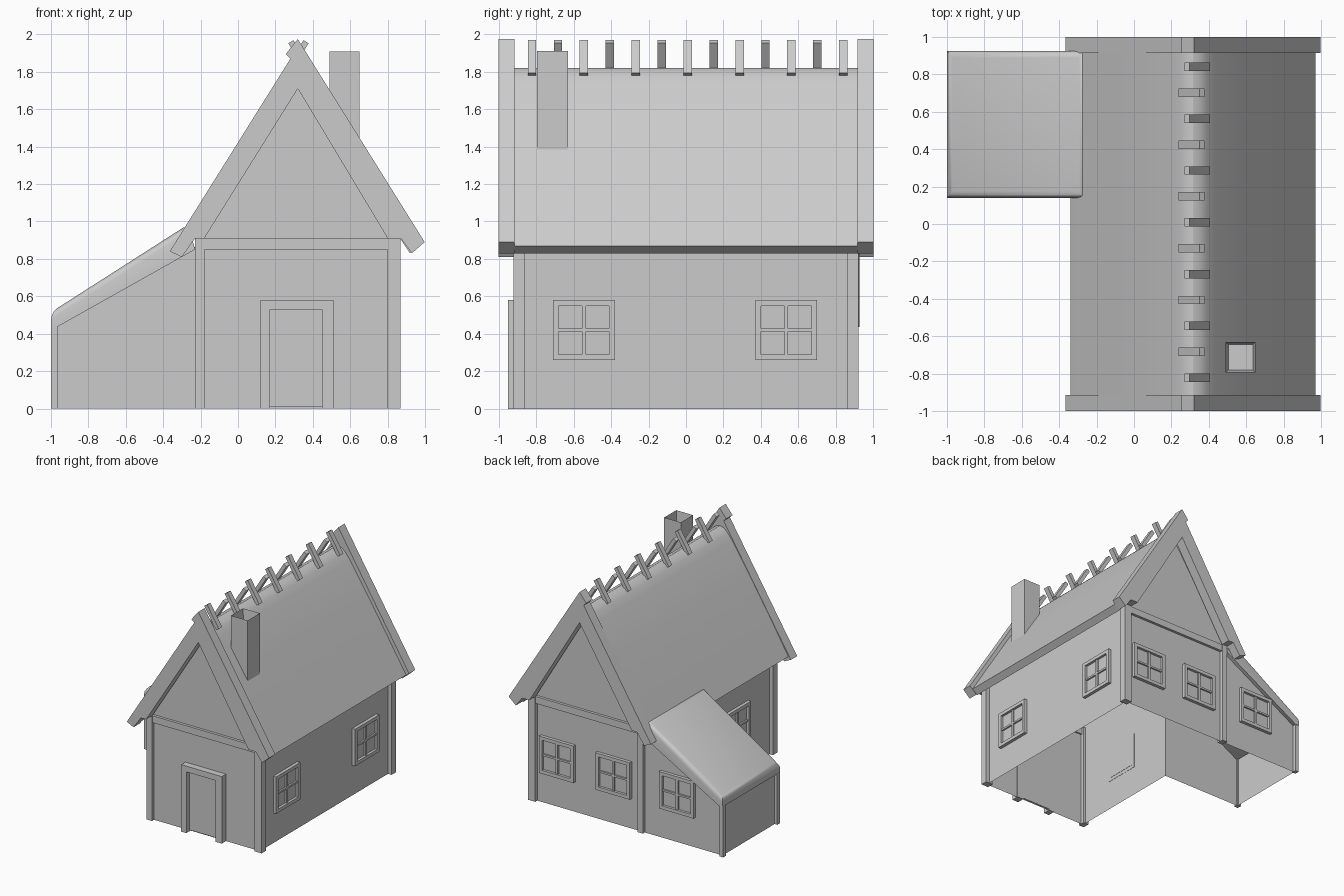
import bpy, bmesh
from math import radians, atan2, pi
from mathutils import Matrix, Vector

if "Cube" in bpy.data.objects:
    bpy.data.objects.remove(bpy.data.objects["Cube"])


def finish(bm, name, smooth=None, normals=True):
    if normals:
        bmesh.ops.recalc_face_normals(bm, faces=bm.faces)
    me = bpy.data.meshes.new(name)
    bm.to_mesh(me)
    bm.free()
    ob = bpy.data.objects.new(name, me)
    bpy.context.collection.objects.link(ob)
    if smooth:
        bpy.ops.object.select_all(action='DESELECT')
        ob.select_set(True)
        bpy.context.view_layer.objects.active = ob
        bpy.ops.object.shade_smooth_by_angle(angle=radians(smooth))
    return ob


def add_box(bm, lo, hi, mat=Matrix()):
    lo, hi = Vector(lo), Vector(hi)
    m = mat @ Matrix.Translation((lo + hi) / 2) @ Matrix.Diagonal((*(hi - lo), 1))
    bmesh.ops.create_cube(bm, size=1, matrix=m)


def box(name, lo, hi):
    bm = bmesh.new()
    add_box(bm, lo, hi)
    return finish(bm, name)


def add_prism(bm, pts, y0, y1):
    # x,z profile pushed along y
    a = [bm.verts.new((x, y0, z)) for x, z in pts]
    b = [bm.verts.new((x, y1, z)) for x, z in pts]
    n = len(pts)
    bm.faces.new(a)
    bm.faces.new(b[::-1])
    return [bm.faces.new((a[i], b[i], b[(i + 1) % n], a[(i + 1) % n])) for i in range(n)]


# L-shaped wall shell, open underneath
XR, XL, XA, YW, YA = 0.835, -0.20, -0.975, 0.892, 0.165
bm = bmesh.new()


def sheet(*pts):
    bm.faces.new([bm.verts.new(p) for p in pts])


gable = [(XL, 0), (XR, 0), (XR, 0.93), (0.317, 1.75), (XL, 0.93)]
lean = [(XA, 0), (XL, 0), (XL, 0.88), (XA, 0.45)]
sheet(*[(x, -YW, z) for x, z in gable])
sheet(*[(x, YW, z) for x, z in gable[::-1]])
sheet(*[(x, YA, z) for x, z in lean])
sheet(*[(x, YW, z) for x, z in lean[::-1]])
sheet((XR, -YW, 0), (XR, YW, 0), (XR, YW, 0.93), (XR, -YW, 0.93))
sheet((XL, YA, 0), (XL, -YW, 0), (XL, -YW, 0.93), (XL, YA, 0.93))
sheet((XA, YW, 0), (XA, YA, 0), (XA, YA, 0.45), (XA, YW, 0.45))
bmesh.ops.remove_doubles(bm, verts=bm.verts, dist=0.0001)
finish(bm, "walls", normals=False)

# Corner posts and gable beams
for s, side in ((-1, "front"), (1, "back")):
    ya, yb = sorted((s * 0.86, s * 0.92))
    box(side + "_right_post", (0.80, ya, 0), (0.87, yb, 0.91))
    box(side + "_left_post", (-0.23, ya, 0), (-0.18, yb, 0.91))
    yc, yd = sorted((s * 0.88, s * 0.915))
    box(side + "_gable_beam", (-0.18, yc, 0.85), (0.80, yd, 0.91))
box("annex_post_front", (-1, 0.14, 0), (-0.965, 0.18, 0.445))
box("annex_post_back", (-1, 0.88, 0), (-0.965, 0.92, 0.445))

# Main roof: shell with a rounded ridge
bm = bmesh.new()
add_prism(bm, [(0.97, 0.87), (0.80, 1.145), (0.60, 1.465), (0.43, 1.725), (0.39, 1.775),
               (0.355, 1.808), (0.315, 1.82), (0.275, 1.808), (0.24, 1.775), (0.20, 1.725),
               (0.03, 1.465), (-0.17, 1.145), (-0.34, 0.86), (-0.29, 0.83),
               (0.317, 1.73), (0.92, 0.83)], -0.92, 0.92)
finish(bm, "main_roof", 30)

# Crossed barge boards on both gables
board = [(0.998, 0.89), (0.93, 0.83), (0.87, 0.91), (0.80, 0.91), (0.32, 1.71), (-0.18, 0.91),
         (-0.23, 0.91), (-0.30, 0.81), (-0.365, 0.84), (0.28, 1.87), (0.255, 1.895), (0.32, 1.975)]
for y0, y1, side in ((-1, -0.915, "front"), (0.915, 1, "back")):
    bm = bmesh.new()
    add_prism(bm, board, y0, y1)
    finish(bm, side + "_barge_boards")

# Ridge sticks leaning alternately
bm = bmesh.new()
for i in range(13):
    s = 1 if i % 2 == 0 else -1
    y = 0.84 - i * 0.1385
    c = Vector((0.338 if s > 0 else 0.308, y, 1.872))
    m = Matrix.Translation(c) @ Matrix.Rotation(s * radians(58), 4, 'Y')
    add_box(bm, (-0.105, -0.0225, -0.016), (0.105, 0.0225, 0.016), m)
finish(bm, "ridge_sticks")

# Chimney with hollow top
bm = bmesh.new()
add_box(bm, (0.49, -0.795, 1.35), (0.65, -0.63, 1.91))
bm.faces.ensure_lookup_table()
top = max(bm.faces, key=lambda f: f.calc_center_median().z)
bmesh.ops.inset_region(bm, faces=[top], thickness=0.02)
bmesh.ops.translate(bm, verts=top.verts, vec=(0, 0, -0.15))
finish(bm, "chimney")

# Annex lean-to roof with softened top edges
bm = bmesh.new()
sides = add_prism(bm, [(-1, 0.44), (-0.965, 0.437), (-0.23, 0.85), (-0.265, 0.985), (-1, 0.515)],
                  0.14, 0.925)
bmesh.ops.bevel(bm, geom=list(sides[3].edges), offset=0.035, segments=3, profile=0.5,
                affect='EDGES')
finish(bm, "annex_roof", 40)


# Windows: frame, crossbars and pane; local x across, -y outward
def window(name, x, y, turn, z=0.42, w=0.165, h=0.16):
    bm = bmesh.new()
    m = Matrix.Translation((x, y, z)) @ Matrix.Rotation(turn, 4, 'Z')
    t, d = 0.03, -0.028
    for s in (-1, 1):
        a, b = sorted((s * (w - t), s * w))
        add_box(bm, (a, d, -h), (b, 0.002, h), m)
        a, b = sorted((s * (h - t), s * h))
        add_box(bm, (t - w, d, a), (w - t, 0.002, b), m)
    add_box(bm, (-0.01, -0.02, t - h), (0.01, 0, h - t), m)
    add_box(bm, (t - w, -0.02, -0.008), (w - t, 0, 0.008), m)
    add_box(bm, (t - w, -0.006, t - h), (w - t, 0.004, h - t), m)
    finish(bm, name)


window("right_window_front", XR, -0.545, pi / 2)
window("right_window_back", XR, 0.535, pi / 2)
window("left_window", XL, -0.40, -pi / 2)
for i, x in enumerate((0.60, 0.06, -0.55)):
    window("back_window_%d" % (i + 1), x, YW, pi)

# Door and its frame
box("door", (0.17, -0.905, 0.01), (0.45, -0.885, 0.53))
bm = bmesh.new()
add_prism(bm, [(0.12, 0), (0.17, 0), (0.17, 0.53), (0.45, 0.53), (0.45, 0), (0.51, 0),
               (0.51, 0.58), (0.12, 0.58)], -0.95, -0.885)
finish(bm, "door_frame")
